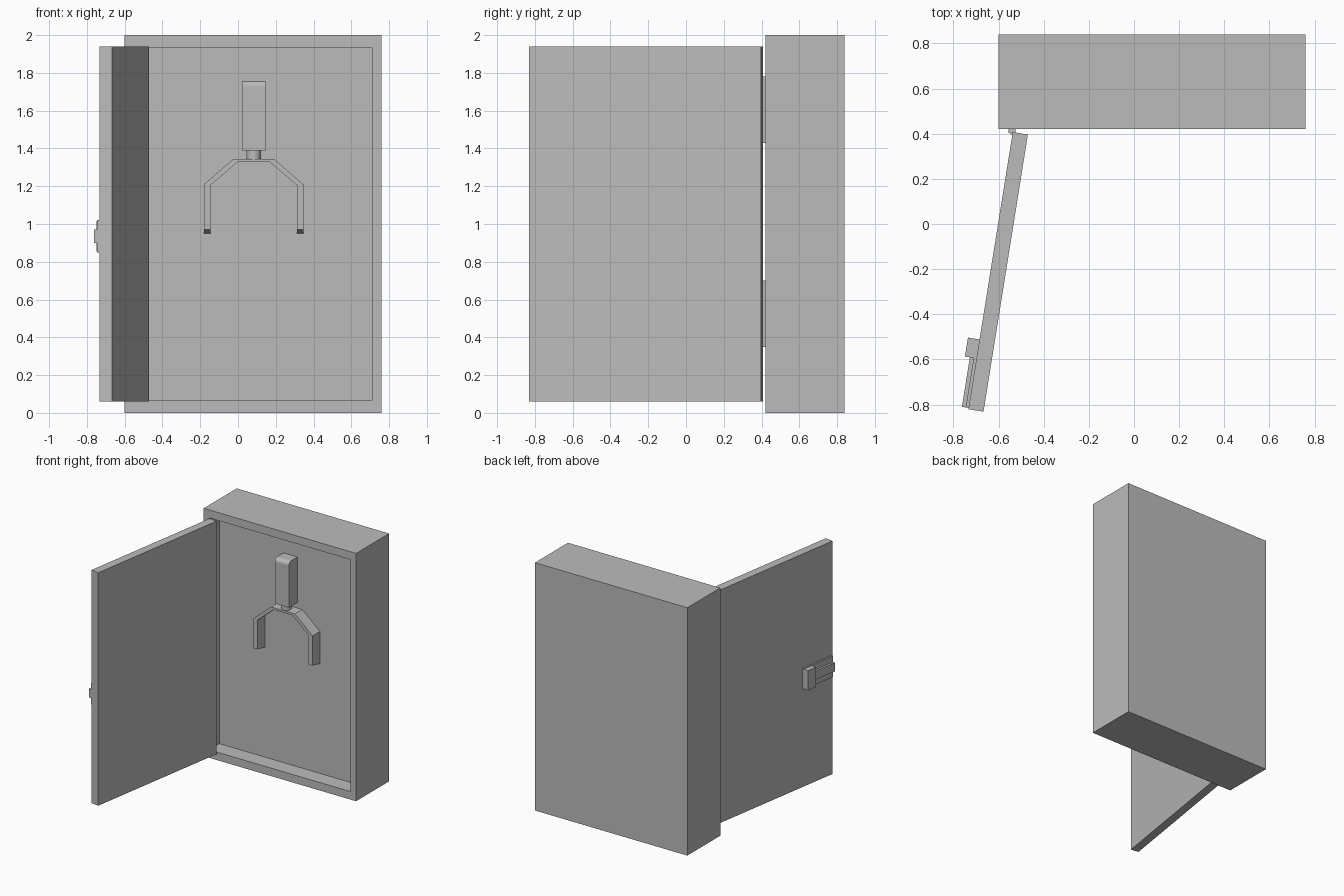
import bpy, bmesh, math
from mathutils import Vector, Matrix

cube = bpy.data.objects.get("Cube")
if cube:
    bpy.data.objects.remove(cube, do_unlink=True)

grey = bpy.data.materials.new("plain grey")
grey.use_nodes = True
grey.diffuse_color = (0.5, 0.5, 0.5, 1)
grey.node_tree.nodes["Principled BSDF"].inputs["Base Color"].default_value = grey.diffuse_color


def finish(bm, name, matrix=Matrix()):
    bmesh.ops.recalc_face_normals(bm, faces=bm.faces)
    mesh = bpy.data.meshes.new(name)
    bm.to_mesh(mesh)
    bm.free()
    mesh.materials.append(grey)
    obj = bpy.data.objects.new(name, mesh)
    obj.matrix_world = matrix
    bpy.context.collection.objects.link(obj)
    return obj


def box_bm(lo, hi):
    lo, hi = Vector(lo), Vector(hi)
    bm = bmesh.new()
    bmesh.ops.create_cube(bm, size=1)
    for v in bm.verts:
        v.co = (lo + hi) / 2 + v.co * (hi - lo)
    return bm


def box(name, lo, hi, matrix=Matrix()):
    return finish(box_bm(lo, hi), name, matrix)


def rod(name, radius, lo, hi, sides=24):
    bm = bmesh.new()
    lo, hi = Vector(lo), Vector(hi)
    bmesh.ops.create_cone(bm, cap_ends=True, segments=sides, radius1=radius,
                          radius2=radius, depth=(hi - lo).length)
    bmesh.ops.translate(bm, verts=bm.verts, vec=(lo + hi) / 2)
    for f in bm.faces:
        f.smooth = abs(f.normal.z) < 0.5
    return finish(bm, name)


# Cabinet: box with a shallow recess in its front
FRONT, RECESS, BACK = 0.42, 0.55, 0.84
bm = box_bm((-0.6, FRONT, 0), (0.76, BACK, 2))
bm.normal_update()
face = min(bm.faces, key=lambda f: f.calc_center_median().y)
bmesh.ops.inset_region(bm, faces=[face], thickness=0.07)
for v in face.verts:
    v.co.z += 0.015 if v.co.z < 1 else -0.015
inner = bmesh.ops.extrude_discrete_faces(bm, faces=[face])["faces"][0]
bmesh.ops.translate(bm, verts=inner.verts, vec=(0, RECESS - FRONT, 0))
finish(bm, "cabinet")

# Hanger block with a rounded upper front edge
MID = 0.083
bm = box_bm((MID - 0.062, 0.44, 1.39), (MID + 0.062, RECESS, 1.757))
edge = [e for e in bm.edges if all(v.co.z > 1.7 and v.co.y < 0.5 for v in e.verts)]
bmesh.ops.bevel(bm, geom=edge, offset=0.03, segments=4, profile=0.5, affect='EDGES')
finish(bm, "hanger_block")
rod("hanger_neck", 0.038, (MID, 0.5, 1.335), (MID, 0.5, 1.4))

# Fork: bent strap mirrored about its centre, with slanted leg ends
outer = [(0.263, 0.95), (0.263, 1.21), (0.107, 1.345)]
inside = [(0.229, 0.95), (0.229, 1.205), (0.085, 1.328)]
bm = bmesh.new()
ring = outer + [(-x, z) for x, z in reversed(outer)]
ring_in = inside + [(-x, z) for x, z in reversed(inside)]


def strap_row(points, y):
    lift = 0.02 if y < 0.5 else 0
    return [bm.verts.new((MID + x, y, z + (lift if z < 1 else 0))) for x, z in points]


rows = [strap_row(p, y) for p, y in
        ((ring, 0.455), (ring, RECESS), (ring_in, RECESS), (ring_in, 0.455))]
for a, b in zip(rows, rows[1:] + rows[:1]):
    for i in range(len(ring) - 1):
        bm.faces.new((a[i], a[i + 1], b[i + 1], b[i]))
for end in (0, -1):
    bm.faces.new([r[end] for r in rows])
finish(bm, "fork")

# Open door; its local x runs away from the hinge, local y points inward
along = Vector((-0.158, -0.987, 0)).normalized()
inward = Vector((-along.y, along.x, 0))
swing = Matrix((along, inward, (0, 0, 1))).transposed().to_4x4()
swing.translation = (-0.537, 0.407, 0)
box("door", (0, 0, 0.06), (1.243, 0.068, 1.94), swing)

# Latch on the outside of the door
box("latch_plate", (0.935, -0.013, 0.85), (1.237, 0, 1.02), swing)
box("latch_block", (0.93, -0.052, 0.855), (1.015, 0, 1.015), swing)
box("latch_handle", (1.0, -0.03, 0.9), (1.237, -0.01, 0.97), swing)

# Two hinges between the door and the cabinet
for name, z in (("lower_hinge", 0.35), ("upper_hinge", 1.43)):
    rod(name + "_pin", 0.013, (-0.537, 0.407, z), (-0.537, 0.407, z + 0.35), 16)
    box(name + "_leaf", (-0.555, 0.404, z), (-0.525, FRONT, z + 0.35))
